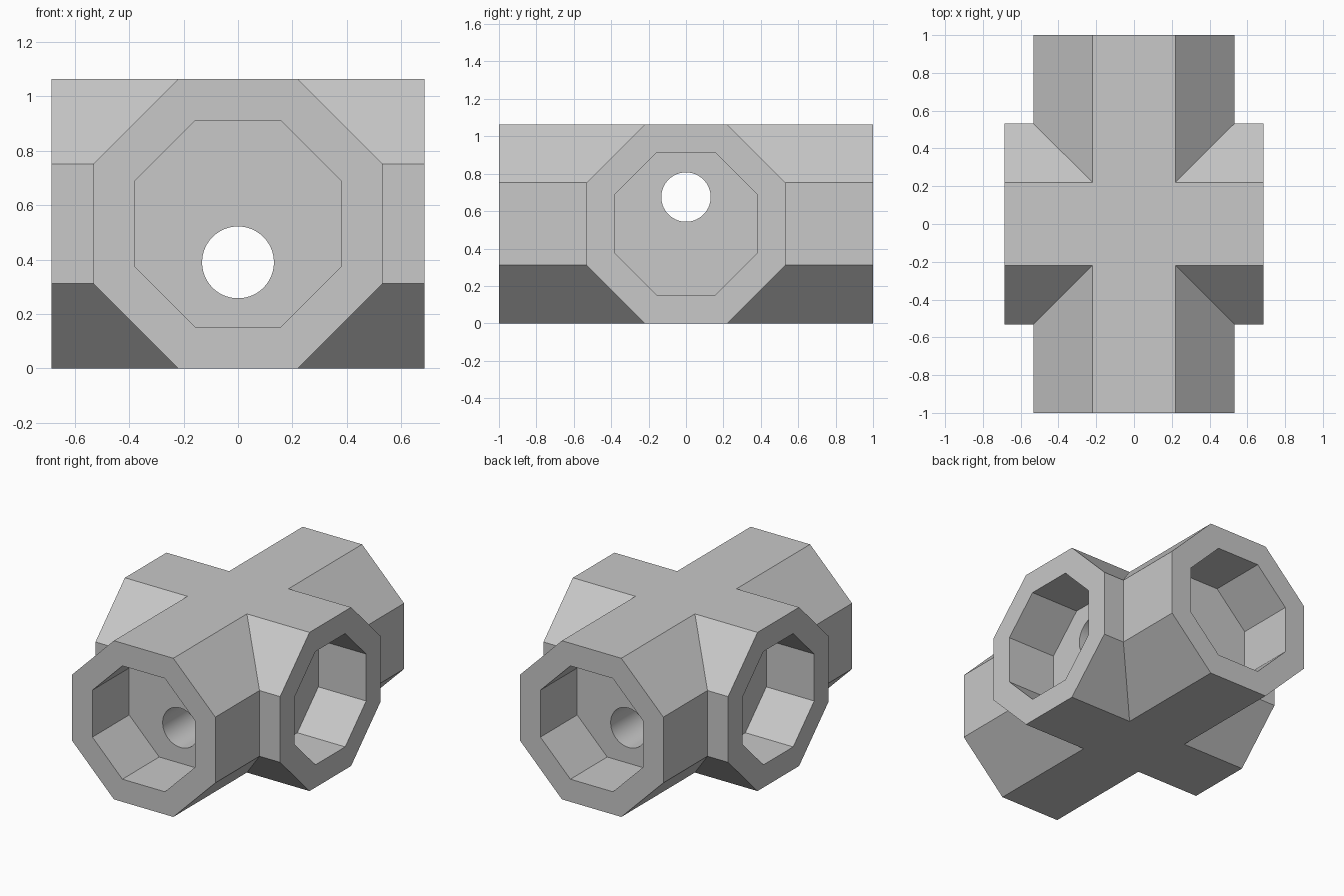
import bpy
import math
from mathutils import Matrix

if "Cube" in bpy.data.objects:
    bpy.data.objects.remove(bpy.data.objects["Cube"], do_unlink=True)

HALF = 0.532          # half the width across flats, also the axis height
SOCKET = 0.38         # half the width across flats of the sockets
HOLE = 0.132          # radius of the through holes
ARM_Y, FLOOR_Y, HOLE_Z_Y = 1.0, 0.61, 0.39
ARM_X, FLOOR_X, HOLE_Z_X = 0.685, 0.33, 0.675


def prism(name, axis, sides, radius, start, end, z):
    """Prism lying along the x or y axis, with flats on top and bottom."""
    bpy.ops.mesh.primitive_cylinder_add(
        vertices=sides, radius=radius, depth=end - start, location=(0, 0, 0))
    obj = bpy.context.object
    obj.name = name
    turn = Matrix.Rotation(math.pi / sides, 4, 'Z')
    if axis == 'Y':
        lay = Matrix.Rotation(math.pi / 2, 4, 'X')
        shift = Matrix.Translation((0, (start + end) / 2, z))
    else:
        lay = Matrix.Rotation(math.pi / 2, 4, 'Y')
        shift = Matrix.Translation(((start + end) / 2, 0, z))
    obj.data.transform(shift @ lay @ turn)
    return obj


def octagon(name, axis, half, start, end):
    return prism(name, axis, 8, half / math.cos(math.pi / 8), start, end, HALF)


def combine(target, other, operation):
    """Apply a boolean and remove the helper."""
    other.hide_render = True
    mod = target.modifiers.new(operation.title(), 'BOOLEAN')
    mod.operation = operation
    mod.solver = 'EXACT'
    mod.object = other
    bpy.ops.object.select_all(action='DESELECT')
    bpy.context.view_layer.objects.active = target
    target.select_set(True)
    bpy.ops.object.modifier_apply(modifier=mod.name)
    bpy.data.objects.remove(other, do_unlink=True)


# Crossed octagonal arms
body = octagon("cross_connector", 'Y', HALF, -ARM_Y, ARM_Y)
combine(body, octagon("side_arms", 'X', HALF, -ARM_X, ARM_X), 'UNION')

# Octagonal sockets in the four ends, and a round hole along each axis
for axis, arm, floor, hole_z in (('Y', ARM_Y, FLOOR_Y, HOLE_Z_Y),
                                 ('X', ARM_X, FLOOR_X, HOLE_Z_X)):
    for start, end in ((floor, arm + 0.1), (-arm - 0.1, -floor)):
        combine(body, octagon("socket_cutter", axis, SOCKET, start, end), 'DIFFERENCE')
    combine(body, prism("hole_cutter", axis, 64, HOLE, -arm, arm, hole_z), 'DIFFERENCE')

# Plain grey
grey = bpy.data.materials.new("light_grey")
grey.use_nodes = True
colour = (0.58, 0.58, 0.58, 1)
grey.diffuse_color = colour
grey.node_tree.nodes["Principled BSDF"].inputs["Base Color"].default_value = colour
body.data.materials.clear()
body.data.materials.append(grey)

# Round holes smooth, all other edges sharp
bpy.ops.object.select_all(action='DESELECT')
body.select_set(True)
bpy.context.view_layer.objects.active = body
bpy.ops.object.shade_smooth_by_angle(angle=math.radians(30))
